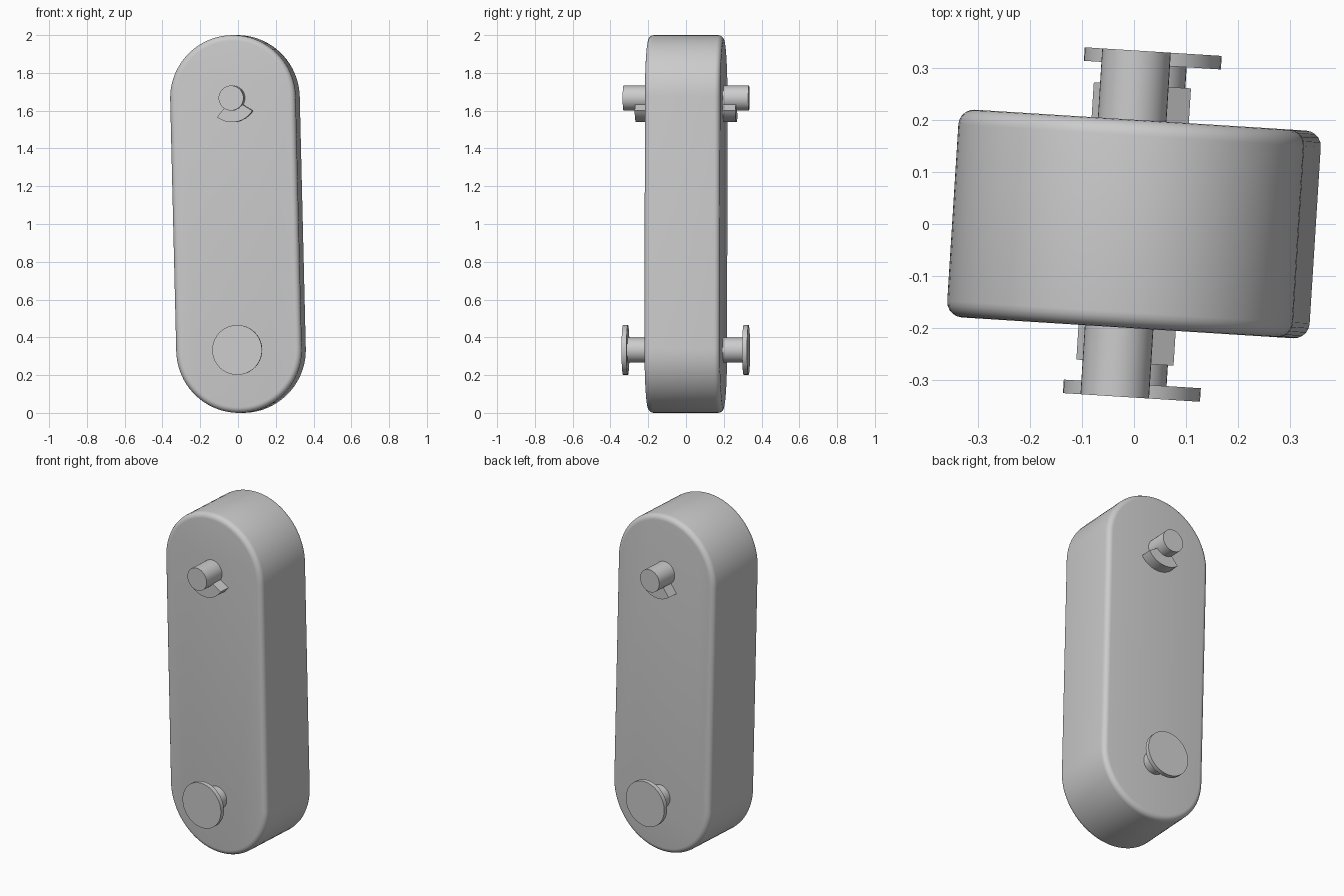
import bpy, bmesh
from math import sin, cos, pi, radians
from mathutils import Matrix

cube = bpy.data.objects.get("Cube")
if cube:
    bpy.data.objects.remove(cube, do_unlink=True)

grey = bpy.data.materials.new("plain_grey")
grey.use_nodes = True
colour = (0.6, 0.6, 0.6, 1)
grey.diffuse_color = colour
grey.node_tree.nodes["Principled BSDF"].inputs["Base Color"].default_value = colour

# The whole link is turned slightly and leans a little to one side
POSE = (Matrix.Translation((0, 0, 1)) @ Matrix.Rotation(radians(-3.6), 4, 'Z')
        @ Matrix.Rotation(radians(-1.38), 4, 'Y'))
RADIUS, HALF_GAP, HALF_DEPTH = 0.333, 0.667, 0.2
PIN_RADIUS, PIN_END = 0.066, 0.333


def arc(radius, start, end, steps, cz):
    angles = [radians(start + (end - start) * i / steps) for i in range(steps + 1)]
    return [(radius * cos(a), cz + radius * sin(a)) for a in angles]


def prism(name, outline, y0, y1, bevel=0):
    """Extrude an x-z outline from y0 to y1."""
    bm = bmesh.new()
    face = bm.faces.new([bm.verts.new((x, y0, z)) for x, z in outline])
    extruded = bmesh.ops.extrude_face_region(bm, geom=[face])["geom"]
    moved = [v for v in extruded if isinstance(v, bmesh.types.BMVert)]
    bmesh.ops.translate(bm, verts=moved, vec=(0, y1 - y0, 0))
    bmesh.ops.recalc_face_normals(bm, faces=bm.faces)
    mesh = bpy.data.meshes.new(name)
    bm.to_mesh(mesh)
    bm.free()
    mesh.materials.append(grey)
    obj = bpy.data.objects.new(name, mesh)
    bpy.context.collection.objects.link(obj)
    obj.matrix_world = POSE
    bpy.ops.object.select_all(action='DESELECT')
    obj.select_set(True)
    bpy.context.view_layer.objects.active = obj
    if bevel:
        mod = obj.modifiers.new("rounded_rim", 'BEVEL')
        mod.width, mod.segments = bevel, 5
        mod.limit_method, mod.angle_limit = 'ANGLE', radians(40)
        bpy.ops.object.modifier_apply(modifier=mod.name)
    bpy.ops.object.shade_smooth_by_angle(angle=radians(30))
    return obj


def disc(radius, cz):
    return arc(radius, 0, 360, 40, cz)[:-1]


# Long body with round ends
capsule = arc(RADIUS, 0, 180, 40, HALF_GAP) + arc(RADIUS, 180, 360, 40, -HALF_GAP)
prism("link_body", capsule, -HALF_DEPTH, HALF_DEPTH, bevel=0.03)

# Pins, caps and stop teeth on both faces
tooth = [(0, HALF_GAP)] + arc(0.128, -129, -33, 16, HALF_GAP)
for side, label in ((-1, "front"), (1, "back")):
    root = side * (HALF_DEPTH - 0.01)
    prism(label + "_upper_pin", disc(PIN_RADIUS, HALF_GAP), root, side * PIN_END)
    prism(label + "_stop_tooth", tooth, root, side * 0.267)
    prism(label + "_lower_pin", disc(PIN_RADIUS, -HALF_GAP), root, side * 0.31)
    prism(label + "_lower_cap", disc(0.132, -HALF_GAP), side * 0.307, side * PIN_END)
